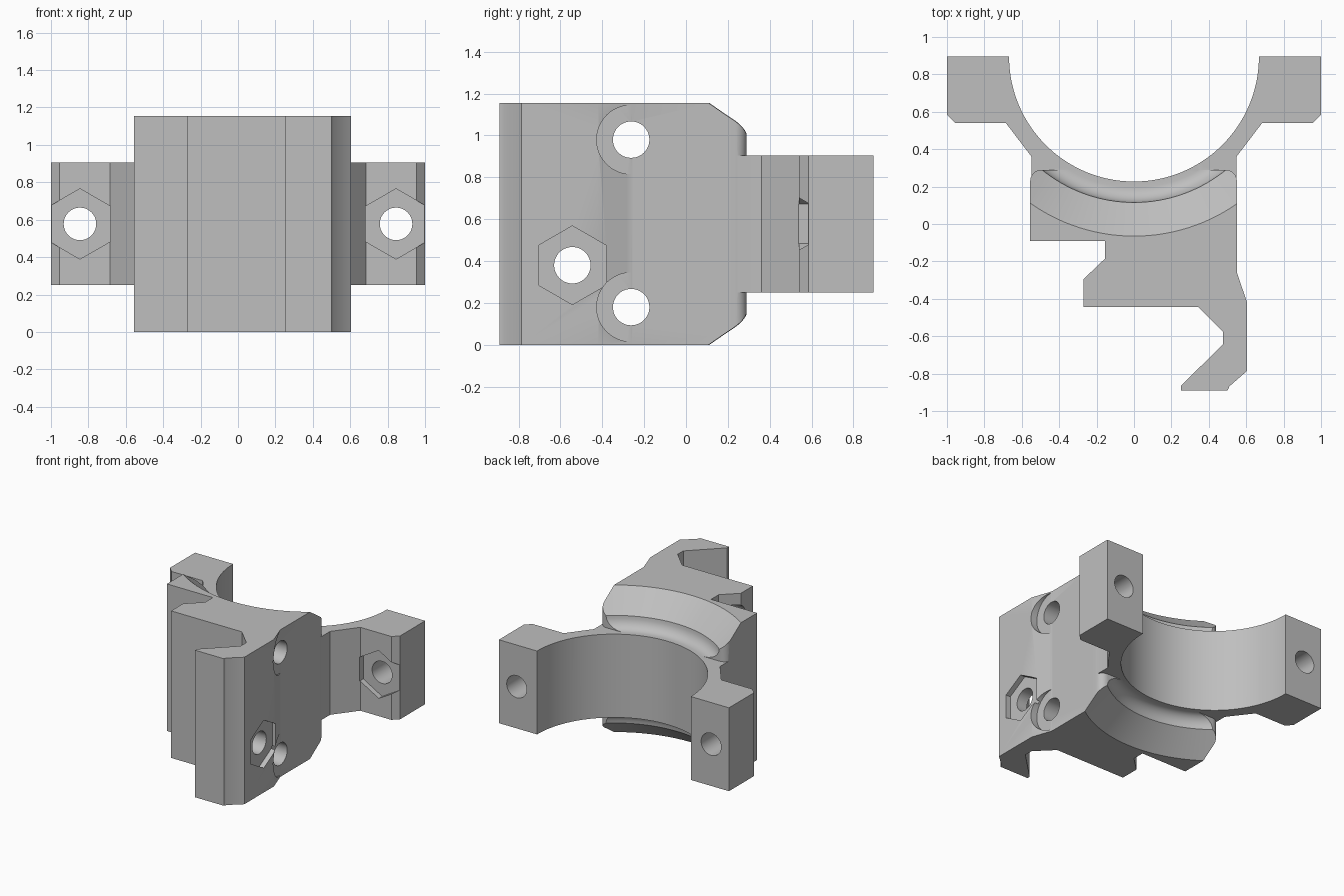
import bpy, bmesh, math
from mathutils import Matrix, Vector

cube = bpy.data.objects.get("Cube")
if cube:
    bpy.data.objects.remove(cube, do_unlink=True)

HEIGHT = 1.155
MID = HEIGHT / 2
BAND = (0.25, 0.905)      # height range of the clamp band
CENTRE = 0.895            # y of the clamp bore axis

grey = bpy.data.materials.new("plain grey")
grey.use_nodes = True
colour = (0.52, 0.52, 0.52, 1)
grey.diffuse_color = colour
grey.node_tree.nodes["Principled BSDF"].inputs["Base Color"].default_value = colour


def make(name, bm):
    bmesh.ops.recalc_face_normals(bm, faces=bm.faces)
    mesh = bpy.data.meshes.new(name)
    bm.to_mesh(mesh)
    bm.free()
    mesh.materials.append(grey)
    obj = bpy.data.objects.new(name, mesh)
    bpy.context.collection.objects.link(obj)
    return obj


def prism(name, outline, z0, z1):
    bm = bmesh.new()
    face = bm.faces.new([bm.verts.new((x, y, z0)) for x, y in outline])
    ext = bmesh.ops.extrude_face_region(bm, geom=[face])
    bmesh.ops.translate(bm, vec=(0, 0, z1 - z0),
                        verts=[v for v in ext["geom"] if isinstance(v, bmesh.types.BMVert)])
    return make(name, bm)


def rod(name, axis, start, end, a, b, radius, sides=48):
    """Bar along x (a, b = y, z) or along y (a, b = x, z), a corner pointing up."""
    mid = (start + end) / 2
    turn = Matrix.Rotation(math.pi / 2, 4, 'X')
    place = Vector((a, mid, b))
    if axis == 'x':
        turn = Matrix.Rotation(math.pi / 2, 4, 'Z') @ turn
        place = Vector((mid, a, b))
    bm = bmesh.new()
    bmesh.ops.create_cone(bm, cap_ends=True, segments=sides, radius1=radius, radius2=radius,
                          depth=end - start, matrix=Matrix.Translation(place) @ turn)
    return make(name, bm)


def lathe(name, profile, steps=144):
    bm = bmesh.new()
    rings = []
    for i in range(steps):
        t = math.tau * i / steps
        rings.append([bm.verts.new((r * math.cos(t), CENTRE + r * math.sin(t), z))
                      for r, z in profile])
    for i, ring in enumerate(rings):
        nxt = rings[(i + 1) % steps]
        for j in range(len(profile) - 1):
            bm.faces.new((ring[j], nxt[j], nxt[j + 1], ring[j + 1]))
    bm.faces.new([ring[0] for ring in rings])
    bm.faces.new([ring[-1] for ring in rings])
    return make(name, bm)


def combine(target, tool, operation='DIFFERENCE'):
    tool.hide_render = True
    mod = target.modifiers.new("combine", 'BOOLEAN')
    mod.operation = operation
    mod.solver = 'EXACT'
    mod.object = tool
    bpy.context.view_layer.objects.active = target
    bpy.ops.object.modifier_apply(modifier=mod.name)
    bpy.data.objects.remove(tool, do_unlink=True)


def corner(cx, cy, r, start):
    """Quarter-round corner running clockwise from an angle in degrees."""
    return [(cx + r * math.cos(math.radians(start - a)), cy + r * math.sin(math.radians(start - a)))
            for a in range(0, 91, 15)]


# Main block with the hooked jaw at the front
outline = corner(-0.495, 0.23, 0.06, 180) + corner(0.49, 0.23, 0.06, 90)
outline += [(0.55, -0.26), (0.605, -0.42), (0.605, -0.785), (0.51, -0.868), (0.5, -0.89),
            (0.25, -0.89), (0.25, -0.865), (0.475, -0.645), (0.475, -0.575), (0.345, -0.445),
            (-0.27, -0.445), (-0.27, -0.295), (-0.155, -0.185), (-0.155, -0.09), (-0.555, -0.09)]
bracket = prism("clamp_bracket", outline, 0, HEIGHT)

# Clamp band with two bolt lugs
side = [(0.548, 0.1), (0.548, 0.36), (0.685, 0.54), (0.955, 0.54), (1, 0.585), (1, CENTRE)]
band = prism("clamp_band", side + [(-x, y) for x, y in reversed(side)], *BAND)
combine(bracket, band, 'UNION')

# Bore, coved shoulders and conical chamfers turned around the bore axis
cove = [(0.70 + 0.08 * math.sin(a), 1.0 - 0.095 * math.cos(a))
        for a in (math.pi / 2 * i / 6 for i in range(7))]
upper = [(0.668, BAND[1])] + cove + [(0.96, HEIGHT), (0.96, HEIGHT + 0.1)]
lower = [(r, 2 * MID - z) for r, z in reversed(upper)]
combine(bracket, lathe("bore_cutter", lower + upper))

# Side screw holes with counterbores
for z in (0.18, 0.98):
    combine(bracket, rod("counterbore_cutter", 'x', 0.551, 0.8, -0.262, z, 0.165))
    combine(bracket, rod("screw_cutter", 'x', -0.8, 0.8, -0.262, z, 0.087))

# Jaw bolt hole with nut recess
combine(bracket, rod("jaw_nut_cutter", 'x', 0.565, 0.8, -0.543, 0.38, 0.188, 6))
combine(bracket, rod("jaw_bolt_cutter", 'x', 0.3, 0.8, -0.543, 0.38, 0.087))

# Lug bolt holes with nut recesses
for s in (-1, 1):
    combine(bracket, rod("lug_nut_cutter", 'y', 0.4, 0.582, s * 0.845, MID, 0.188, 6))
    combine(bracket, rod("lug_bolt_cutter", 'y', 0.3, 1.1, s * 0.845, MID, 0.087))

bpy.ops.object.select_all(action='DESELECT')
bracket.select_set(True)
bpy.context.view_layer.objects.active = bracket
bpy.ops.object.shade_smooth_by_angle(angle=math.radians(28))
